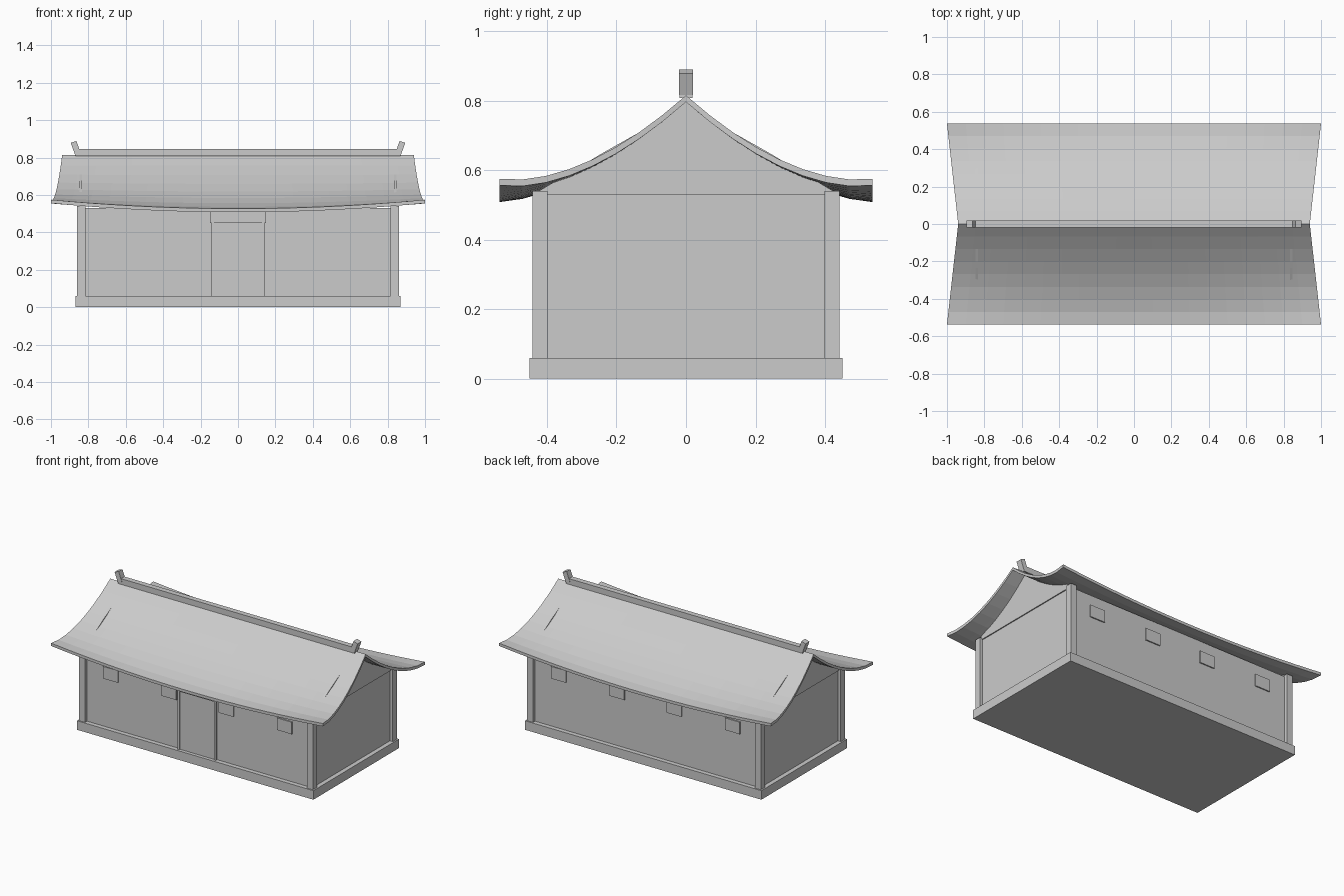
import bpy, bmesh, math
from mathutils import Matrix

if "Cube" in bpy.data.objects:
    bpy.data.objects.remove(bpy.data.objects["Cube"])


def box(name, lo, hi):
    bm = bmesh.new()
    bmesh.ops.create_cube(bm, size=1)
    for v in bm.verts:
        v.co = [l if c < 0 else h for c, l, h in zip(v.co, lo, hi)]
    return finish(name, bm)


def finish(name, bm):
    bmesh.ops.recalc_face_normals(bm, faces=bm.faces)
    me = bpy.data.meshes.new(name)
    bm.to_mesh(me)
    bm.free()
    ob = bpy.data.objects.new(name, me)
    bpy.context.collection.objects.link(ob)
    return ob


# Plinth and main walls
box("plinth", (-.87, -.45, 0), (.87, .45, .06))
box("walls", (-.84, -.42, .05), (.84, .42, .53))

# Corner posts
for sx in (-1, 1):
    for sy in (-1, 1):
        x, y = sx * .838, sy * .42
        box("corner_post", (x - .022, y - .022, .06), (x + .022, y + .022, .54))

# Small raised wall panels under the eaves, front and back
for sy in (-1, 1):
    for x in (-.64, -.21, .21, .64):
        y = sy * .42
        box("wall_panel", (x - .055, y - .008, .38), (x + .055, y + .008, .46))

# Door, jambs and lintel
box("door", (-.13, -.427, .06), (.13, -.41, .46))
for s in (-1, 1):
    box("door_jamb", (s * .134 - .007, -.435, .06), (s * .134 + .007, -.41, .46))
box("door_lintel", (-.15, -.44, .45), (.15, -.41, .515))

# Gable infill panels
half = [(.44, .53), (.235, .652), (.1, .728)]
profile = half + [(0, .797)] + [(-y, z) for y, z in reversed(half)]
for s in (-1, 1):
    bm = bmesh.new()
    face = bm.faces.new([bm.verts.new((s * .84 - .007, y, z)) for y, z in profile])
    ext = bmesh.ops.extrude_face_region(bm, geom=[face])
    verts = [g for g in ext["geom"] if isinstance(g, bmesh.types.BMVert)]
    bmesh.ops.translate(bm, verts=verts, vec=(.014, 0, 0))
    finish("gable_panel", bm)


# Curved roof: concave slope, corners swept up and flared outward
def roof_point(u, v, drop):
    t = abs(v)
    z = .815 - .288 * (1 - (1 - t) ** 1.65) + .048 * u * u * t * t
    return (u * (.94 + .06 * t), v * .537, z - drop)


NX, NY = 20, 16
bm = bmesh.new()
top, low = [[[bm.verts.new(roof_point(2 * i / NX - 1, 2 * j / NY - 1, d))
              for j in range(NY + 1)] for i in range(NX + 1)] for d in (0, .019)]
for grid in (top, low):
    for i in range(NX):
        for j in range(NY):
            bm.faces.new((grid[i][j], grid[i + 1][j], grid[i + 1][j + 1], grid[i][j + 1]))
for i in range(NX):
    for j in (0, NY):
        bm.faces.new((top[i][j], top[i + 1][j], low[i + 1][j], low[i][j]))
for j in range(NY):
    for i in (0, NX):
        bm.faces.new((top[i][j], top[i][j + 1], low[i][j + 1], low[i][j]))
finish("roof", bm)

# Ridge beam and tilted end ornaments
box("ridge_beam", (-.87, -.018, .808), (.87, .018, .846))
for s in (-1, 1):
    orn = box("ridge_ornament", (-.016, -.02, -.033), (.016, .02, .033))
    orn.data.transform(Matrix.Translation((s * .868, 0, .853))
                       @ Matrix.Rotation(s * math.radians(20), 4, 'Y'))
